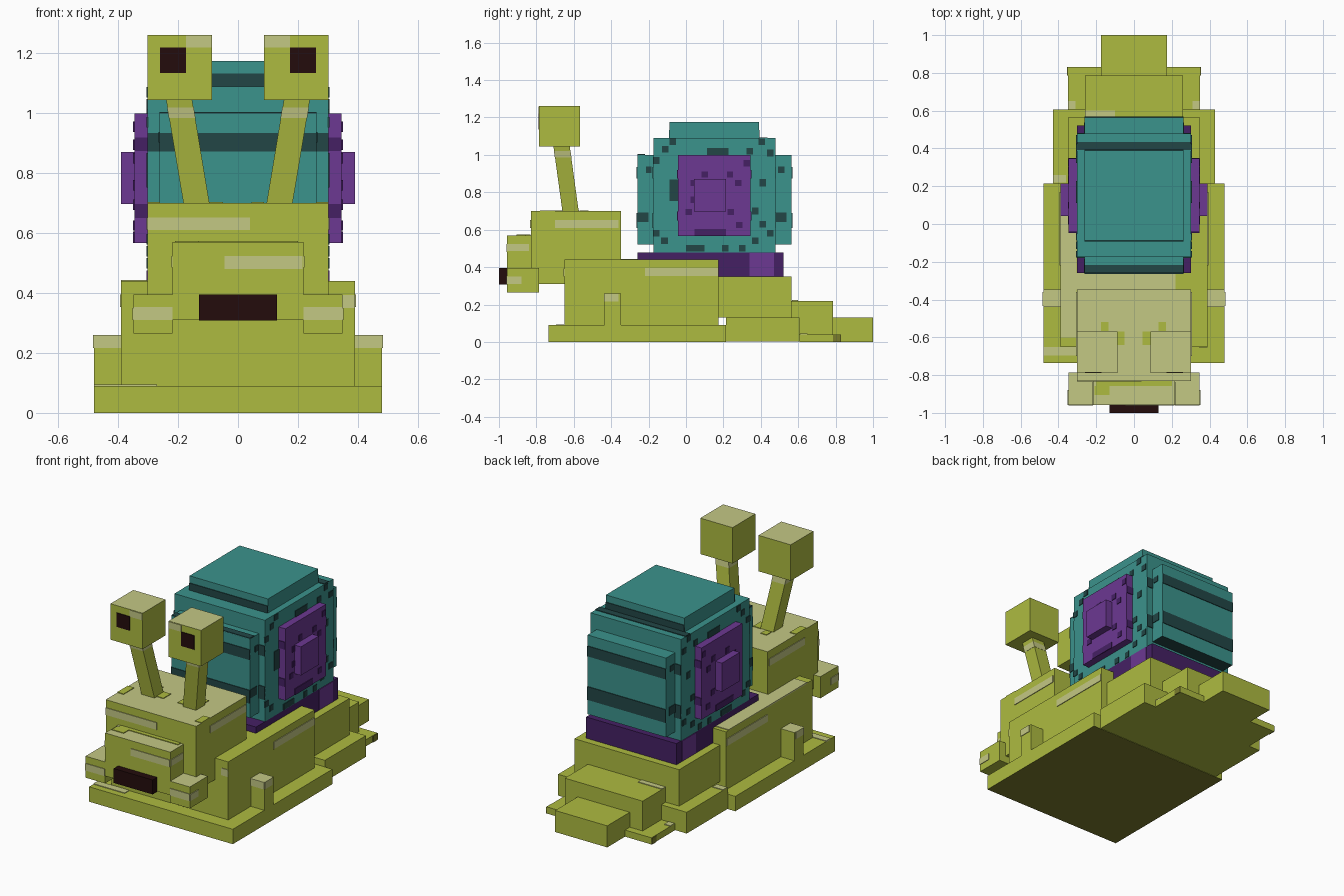
import bpy, bmesh
from mathutils import Vector

if "Cube" in bpy.data.objects:
    bpy.data.objects.remove(bpy.data.objects["Cube"], do_unlink=True)


def material(name, hex_colour):
    """Flat material from an sRGB hex colour."""
    rgb = [int(hex_colour[i:i + 2], 16) / 255 for i in (0, 2, 4)]
    lin = [c / 12.92 if c < 0.04045 else ((c + 0.055) / 1.055) ** 2.4 for c in rgb]
    m = bpy.data.materials.new(name)
    m.use_nodes = True
    m.diffuse_color = (*lin, 1)
    m.node_tree.nodes["Principled BSDF"].inputs["Base Color"].default_value = (*lin, 1)
    return m


GREEN = material("slime green", "AEBB40")
LIGHT = material("pale green", "C4C884")
OLIVE = material("dark olive", "7A7C2C")
TEAL = material("teal", "3B938C")
DARK_TEAL = material("dark teal", "224646")
PURPLE = material("purple", "6C3892")
DARK_PURPLE = material("dark purple", "452064")
BLACK = material("mouth black", "240C0C")
T = 0.004  # thickness of painted plates


def finish(name, bm, mats):
    bmesh.ops.recalc_face_normals(bm, faces=bm.faces)
    me = bpy.data.meshes.new(name)
    bm.to_mesh(me)
    bm.free()
    for m in mats:
        me.materials.append(m)
    ob = bpy.data.objects.new(name, me)
    bpy.context.collection.objects.link(ob)
    return ob


def boxes(name, mat, spans, mirror=False, top=None, bottom=None):
    """Boxes given as (x0, x1, y0, y1, z0, z1); optional top and bottom colours."""
    bm = bmesh.new()
    if mirror:
        spans = spans + [(-s[1], -s[0], *s[2:]) for s in spans]
    for x0, x1, y0, y1, z0, z1 in spans:
        verts = bmesh.ops.create_cube(bm, size=1)["verts"]
        for v in verts:
            v.co = Vector((x1 if v.co.x > 0 else x0,
                           y1 if v.co.y > 0 else y0,
                           z1 if v.co.z > 0 else z0))
    bm.normal_update()
    for f in bm.faces:
        if top and f.normal.z > 0.9:
            f.material_index = 1
        if bottom and f.normal.z < -0.9:
            f.material_index = 2
    return finish(name, bm, [mat, top or mat, bottom or mat])


def front_patch(x0, x1, z0, z1, y):
    return (x0, x1, y - T, y + T, z0, z1)


def side_patch(y0, y1, z0, z1, x):
    return (x - T, x + T, y0, y1, z0, z1)


def top_patch(x0, x1, y0, y1, z):
    return (x0, x1, y0, y1, z - T, z + T)


# Foot and body
boxes("foot", GREEN, [(-.48, .48, -.735, .215, 0, .09)], bottom=OLIVE)
boxes("body", GREEN, [(-.39, .39, -.65, .175, .09, .44)])
boxes("rear_foot", GREEN, [(-.43, .43, .215, .607, .002, .13)])
boxes("rear_body", GREEN, [(-.35, .35, .175, .565, .13, .35)])
boxes("tail_foot", GREEN, [(-.35, .35, .607, .83, 0, .04)])
boxes("tail_base", GREEN, [(-.26, .26, .56, .785, .04, .22)])
boxes("tail_tip", GREEN, [(-.174, .174, .785, 1.0, 0, .13)])
boxes("tail_foot_shade", OLIVE, [side_patch(.785, .83, 0, .038, .35)], mirror=True)
boxes("side_bump", GREEN, [(.39, .48, -.435, -.348, .09, .26)], mirror=True, top=LIGHT)

# Head
boxes("head", GREEN, [(-.302, .302, -.83, -.348, .31, .70)], top=LIGHT)
boxes("muzzle", GREEN, [(-.218, .218, -.957, -.83, .31, .57)], top=LIGHT)
boxes("cheek", GREEN, [(.218, .348, -.957, -.785, .265, .395)], mirror=True, top=LIGHT)
boxes("mouth", BLACK, [(-.13, .13, -1.0, -.957, .308, .395)])

# Eye stalks: square sections leaning outwards and forwards
bm = bmesh.new()
for side in (-1, 1):
    for v in bmesh.ops.create_cube(bm, size=.087)["verts"]:
        up = v.co.z > 0
        v.co.x += side * (.199 if up else .132)
        v.co.y += -.667 if up else -.612
        v.co.z = 1.06 if up else .66
finish("eye_stalks", bm, [GREEN])
boxes("eyeball", GREEN, [(.087, .302, -.785, -.568, 1.045, 1.262)], mirror=True, top=LIGHT)
boxes("pupil", BLACK, [front_patch(.173, .26, 1.135, 1.22, -.785)], mirror=True)
boxes("eye_glint", LIGHT, [front_patch(.088, .173, 1.22, 1.26, -.785)], mirror=True)

# Pale highlight bands near the top of each stalk
bm = bmesh.new()
for side in (-1, 1):
    for v in bmesh.ops.create_cube(bm, size=.089)["verts"]:
        up = v.co.z > 0
        z = 1.02 if up else .985
        t = (z - .66) / .40
        v.co.x += side * (.132 + .067 * t)
        v.co.y += -.612 - .055 * t
        v.co.z = z
finish("stalk_bands", bm, [LIGHT])

# Slime highlights on the front and sides
boxes("front_highlights", LIGHT, [
    front_patch(-.302, .04, .61, .653, -.83),
    front_patch(-.045, .215, .48, .523, -.957),
    front_patch(-.348, -.218, .31, .353, -.957),
    front_patch(.218, .348, .31, .353, -.957),
    front_patch(.345, .39, .35, .393, -.65),
    front_patch(-.48, -.39, .217, .26, -.435),
    front_patch(.39, .48, .217, .26, -.435)])
boxes("side_highlights", LIGHT, [
    side_patch(-.70, -.36, .61, .653, .302),
    side_patch(-.22, .17, .353, .396, .39),
    side_patch(-.435, -.36, .217, .26, .48),
    side_patch(-.957, -.84, .485, .523, .218),
    side_patch(-.957, -.88, .31, .35, .348)], mirror=True)
boxes("top_highlights", LIGHT, [
    top_patch(-.39, .22, -.348, -.26, .44),
    top_patch(-.39, -.305, -.60, .15, .44),
    top_patch(-.48, -.27, -.695, -.652, .09),
    top_patch(-.26, -.10, .568, .60, .22),
    top_patch(-.35, -.31, .61, .65, .04),
    top_patch(.31, .35, .61, .65, .04),
    top_patch(-.43, -.36, .22, .26, .13)])
boxes("muzzle_top_marks", GREEN, [
    top_patch(-.20, .20, -.857, -.832, .57),
    top_patch(-.21, -.13, -.905, -.857, .57)])
boxes("head_top_marks", GREEN, [
    top_patch(-.175, -.135, -.566, -.52, .70),
    top_patch(.13, .17, -.566, -.52, .70),
    top_patch(-.10, -.05, -.64, -.57, .70),
    top_patch(.045, .087, -.64, -.57, .70),
    top_patch(-.302, -.26, -.72, -.62, .70),
    top_patch(.26, .302, -.78, -.70, .70)])

# Shell: purple base and three overlapping blocks
boxes("shell_base", DARK_PURPLE, [(-.302, .302, -.26, .522, .35, .478)])
boxes("shell_base_patch", PURPLE, [side_patch(.34, .47, .353, .476, .302)], mirror=True)
boxes("shell_long_block", TEAL, [(-.262, .262, -.26, .565, .522, 1.0)], bottom=DARK_TEAL)
boxes("shell_wide_block", TEAL, [(-.302, .302, -.175, .478, .478, 1.09)])
boxes("shell_top_block", TEAL, [(-.262, .262, -.088, .39, 1.09, 1.175)])

# Shell stripes on front, back and top
stripes = []
for z0, z1 in ((.873, .935), (.61, .69)):
    for y in (-.26, .565):
        stripes.append(front_patch(-.262, .262, z0, z1, y))
    for y in (-.175, .478):
        stripes.append(front_patch(-.302, .302, z0, z1, y))
for y in (-.088, .39):
    stripes.append(front_patch(-.262, .262, 1.09, 1.133, y))
stripes += [top_patch(-.302, .302, .392, .435, 1.09),
            top_patch(-.262, .262, -.26, -.218, 1.0)]
boxes("shell_stripes", DARK_TEAL, stripes)

# Dark spots on the shell sides: centre y, centre z, width, height
SPOTS = [(-.11, 1.03, .035, .035), (-.07, 1.07, .035, .035), (.17, 1.015, .115, .045),
         (.405, 1.07, .035, .035), (-.16, .97, .035, .035), (.45, 1.01, .035, .035),
         (.34, 1.02, .035, .035), (-.065, .81, .045, .115), (.41, .85, .035, .04),
         (-.23, .667, .06, .05), (.507, .667, .06, .05), (.37, .70, .035, .035),
         (.41, .63, .035, .035), (.45, .58, .035, .035), (-.16, .58, .035, .035),
         (-.115, .54, .035, .035), (.05, .50, .10, .035), (.21, .50, .035, .035),
         (.30, .50, .035, .035), (.37, .54, .035, .035), (-.20, .92, .03, .035),
         (.51, .92, .035, .035)]
spots = []
for y, z, w, h in SPOTS:
    x = .302 if -.175 < y < .478 else .262
    spots.append(side_patch(y - w / 2, y + w / 2, z - h / 2, z + h / 2, x))
boxes("shell_spots", DARK_TEAL, spots, mirror=True)

# Purple spiral plate and hub on each side
boxes("spiral_plate", PURPLE, [(.30, .346, -.043, .346, .567, 1.0)], mirror=True)
boxes("spiral_hub", PURPLE, [(.346, .39, .043, .215, .697, .87)], mirror=True)
PLATE_SPOTS = [(.10, .895), (.235, .895), (.28, .85), (.325, .955), (.04, .76),
               (.015, .695), (.24, .695), (.285, .625), (.04, .85)]
marks = [side_patch(y - .017, y + .017, z - .017, z + .017, .346) for y, z in PLATE_SPOTS]
marks.append(side_patch(.045, .215, .567, .605, .346))
for z0, z1 in ((.875, .92), (.65, .697)):
    for y in (-.043, .346):
        marks.append(front_patch(.302, .346, z0, z1, y))
boxes("spiral_marks", DARK_PURPLE, marks, mirror=True)
